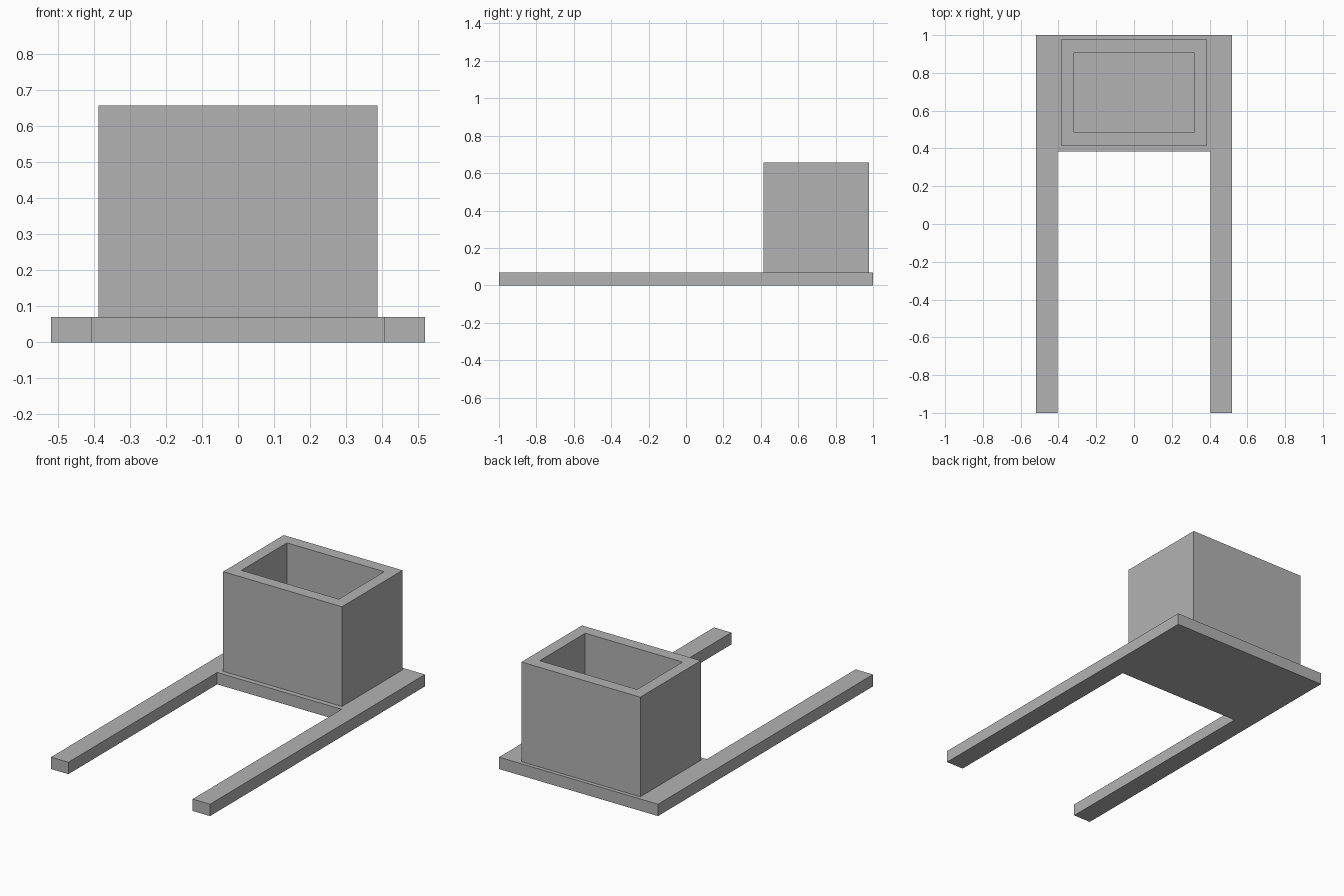
import bpy
import bmesh

cube = bpy.data.objects.get("Cube")
if cube:
    bpy.data.objects.remove(cube, do_unlink=True)

grey = bpy.data.materials.new("plain grey")
grey.use_nodes = True
colour = (0.45, 0.45, 0.45, 1)
grey.diffuse_color = colour
grey.node_tree.nodes["Principled BSDF"].inputs["Base Color"].default_value = colour

BASE_TOP = 0.07


def make_object(name, bm):
    bmesh.ops.recalc_face_normals(bm, faces=bm.faces)
    mesh = bpy.data.meshes.new(name)
    bm.to_mesh(mesh)
    bm.free()
    mesh.materials.append(grey)
    obj = bpy.data.objects.new(name, mesh)
    bpy.context.collection.objects.link(obj)
    return obj


def extrude_outline(bm, outline, bottom, top):
    """Raise a closed outline into a solid and return its top face."""
    face = bm.faces.new([bm.verts.new((x, y, bottom)) for x, y in outline])
    result = bmesh.ops.extrude_face_region(bm, geom=[face], use_keep_orig=True)
    raised = [g for g in result["geom"] if isinstance(g, bmesh.types.BMVert)]
    bmesh.ops.translate(bm, verts=raised, vec=(0, 0, top - bottom))
    return next(g for g in result["geom"] if isinstance(g, bmesh.types.BMFace))


# U-shaped base: rear platform with two long forward rails
half = [(0.405, 0.385), (0.405, -1), (0.518, -1), (0.518, 1)]
outline = half + [(-x, y) for x, y in reversed(half)]
bm = bmesh.new()
extrude_outline(bm, outline, 0, BASE_TOP)
make_object("base_frame", bm)

# Open-topped box with even walls, its floor resting on the platform
bm = bmesh.new()
box = [(-0.387, 0.415), (0.387, 0.415), (0.387, 0.978), (-0.387, 0.978)]
rim = extrude_outline(bm, box, BASE_TOP, 0.657)
bmesh.ops.recalc_face_normals(bm, faces=bm.faces)
bmesh.ops.inset_region(bm, faces=[rim], thickness=0.07, use_even_offset=True)
result = bmesh.ops.extrude_face_region(bm, geom=[rim])
floor = [g for g in result["geom"] if isinstance(g, bmesh.types.BMVert)]
if rim.is_valid:
    bmesh.ops.delete(bm, geom=[rim], context="FACES_ONLY")
for vert in floor:
    vert.co.z = BASE_TOP + 0.005
make_object("open_box", bm)
